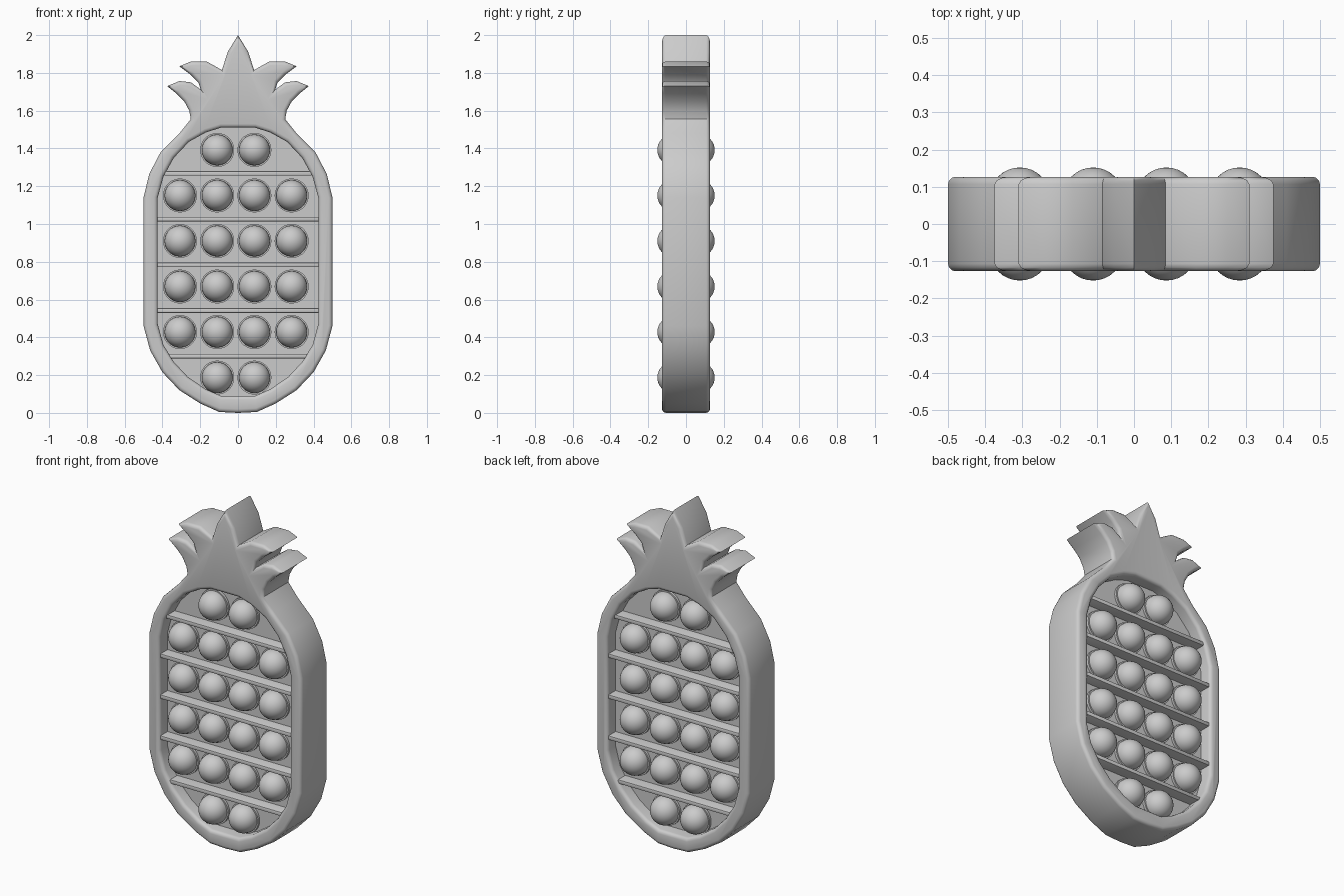
import bpy, bmesh, math
from mathutils import Matrix

cube = bpy.data.objects.get("Cube")
if cube:
    bpy.data.objects.remove(cube)

DEPTH = 0.127      # half thickness of the frame
PANEL = 0.05       # half thickness of the panel

grey = bpy.data.materials.new("soft_grey")
grey.use_nodes = True
colour = (0.6, 0.6, 0.6, 1)
grey.diffuse_color = colour
grey.node_tree.nodes["Principled BSDF"].inputs["Base Color"].default_value = colour


def add_object(name, bm):
    """Turn a bmesh into a smooth-shaded object."""
    bmesh.ops.recalc_face_normals(bm, faces=bm.faces)
    mesh = bpy.data.meshes.new(name)
    bm.to_mesh(mesh)
    bm.free()
    mesh.materials.append(grey)
    obj = bpy.data.objects.new(name, mesh)
    bpy.context.collection.objects.link(obj)
    bpy.ops.object.select_all(action='DESELECT')
    obj.select_set(True)
    bpy.context.view_layer.objects.active = obj
    bpy.ops.object.shade_smooth_by_angle(angle=math.radians(40))
    return obj


# Half outlines as (x, z), from the bottom centre to the top centre
body = [(0, 0), (.1, .005), (.2, .05), (.31, .12), (.4, .215), (.465, .33),
        (.5, .46), (.5, 1.14), (.47, 1.265), (.41, 1.38), (.31, 1.48), (.25, 1.555)]
leaves = [(.258, 1.6), (.285, 1.65), (.325, 1.69), (.375, 1.73), (.31, 1.757),
          (.25, 1.75), (.197, 1.712), (.21, 1.75), (.25, 1.79), (.31, 1.835),
          (.25, 1.86), (.165, 1.86), (.085, 1.815), (.055, 1.91), (0, 2)]
hole = [(0, .09), (.09, .09), (.17, .125), (.265, .19), (.34, .27), (.395, .36),
        (.425, .47), (.425, 1.14), (.395, 1.25), (.34, 1.35), (.26, 1.435),
        (.17, 1.485), (.09, 1.51), (0, 1.51)]

# Frame with leafy crown: two mirrored halves sharing the centre line
bm = bmesh.new()
for side in (1, -1):
    bm.faces.new([bm.verts.new((side * x, -DEPTH, z))
                  for x, z in body + leaves + hole[::-1]])
bmesh.ops.remove_doubles(bm, verts=bm.verts, dist=0.0005)
bmesh.ops.recalc_face_normals(bm, faces=bm.faces)
front = bm.faces[:]
extruded = bmesh.ops.extrude_face_region(bm, geom=front, use_keep_orig=True)
bmesh.ops.translate(bm, vec=(0, 2 * DEPTH, 0),
                    verts=[g for g in extruded["geom"] if isinstance(g, bmesh.types.BMVert)])
bmesh.ops.recalc_face_normals(bm, faces=bm.faces)
rims = [e for e in bm.edges if len(e.link_faces) == 2
        and sum(abs(f.normal.y) > 0.5 for f in e.link_faces) == 1]
bmesh.ops.bevel(bm, geom=rims, offset=0.02, segments=3, profile=0.5,
                affect='EDGES', clamp_overlap=False)
add_object("frame", bm)

# Recessed panel filling the opening, its rim buried in the frame
bm = bmesh.new()
loop = hole + [(-x, z) for x, z in hole[-2:0:-1]]
face = bm.faces.new([bm.verts.new((x * 1.03, -PANEL, .8 + (z - .8) * 1.02)) for x, z in loop])
result = bmesh.ops.extrude_face_region(bm, geom=[face], use_keep_orig=True)
bmesh.ops.translate(bm, vec=(0, 2 * PANEL, 0),
                    verts=[g for g in result["geom"] if isinstance(g, bmesh.types.BMVert)])
add_object("panel", bm)

# Divider bars crossing the panel on both faces
for i in range(5):
    half = (.365, .43, .43, .43, .39)[i]
    bm = bmesh.new()
    bmesh.ops.create_cube(bm, size=1, matrix=Matrix.Translation((0, 0, .3 + i * .242))
                          @ Matrix.Diagonal((2 * half, .232, .024, 1)))
    bmesh.ops.bevel(bm, geom=bm.edges[:], offset=0.005, segments=2,
                    profile=0.5, affect='EDGES')
    add_object(f"divider_bar_{i + 1}", bm)

# Dome bubble: collar and cap profile spun around the y axis
bm = bmesh.new()
profile = [(.09, -.04), (.09, -.064), (.082, -.064)]
for k in range(9):
    a = k * math.pi / 16
    profile.append((.082 * math.cos(a), -.07 - .082 * math.sin(a)))
points = [bm.verts.new((r, y, 0)) for r, y in profile]
edges = [bm.edges.new(pair) for pair in zip(points, points[1:])]
bmesh.ops.spin(bm, geom=points + edges, cent=(0, 0, 0), axis=(0, 1, 0),
               angle=2 * math.pi, steps=28, use_duplicate=False)
bmesh.ops.remove_doubles(bm, verts=bm.verts, dist=0.0005)
bubble = add_object("bubble", bm)

# Rows of bubbles on front and back
for row in range(6):
    for col in ((1, 2) if row in (0, 5) else range(4)):
        for name, turn in (("front", 0), ("back", math.pi)):
            copy = bpy.data.objects.new(f"{name}_bubble_{row + 1}_{col + 1}", bubble.data)
            copy.location = (-.307 + col * .197, 0, .187 + row * .241)
            copy.rotation_euler.z = turn
            bpy.context.collection.objects.link(copy)
bpy.data.objects.remove(bubble)
